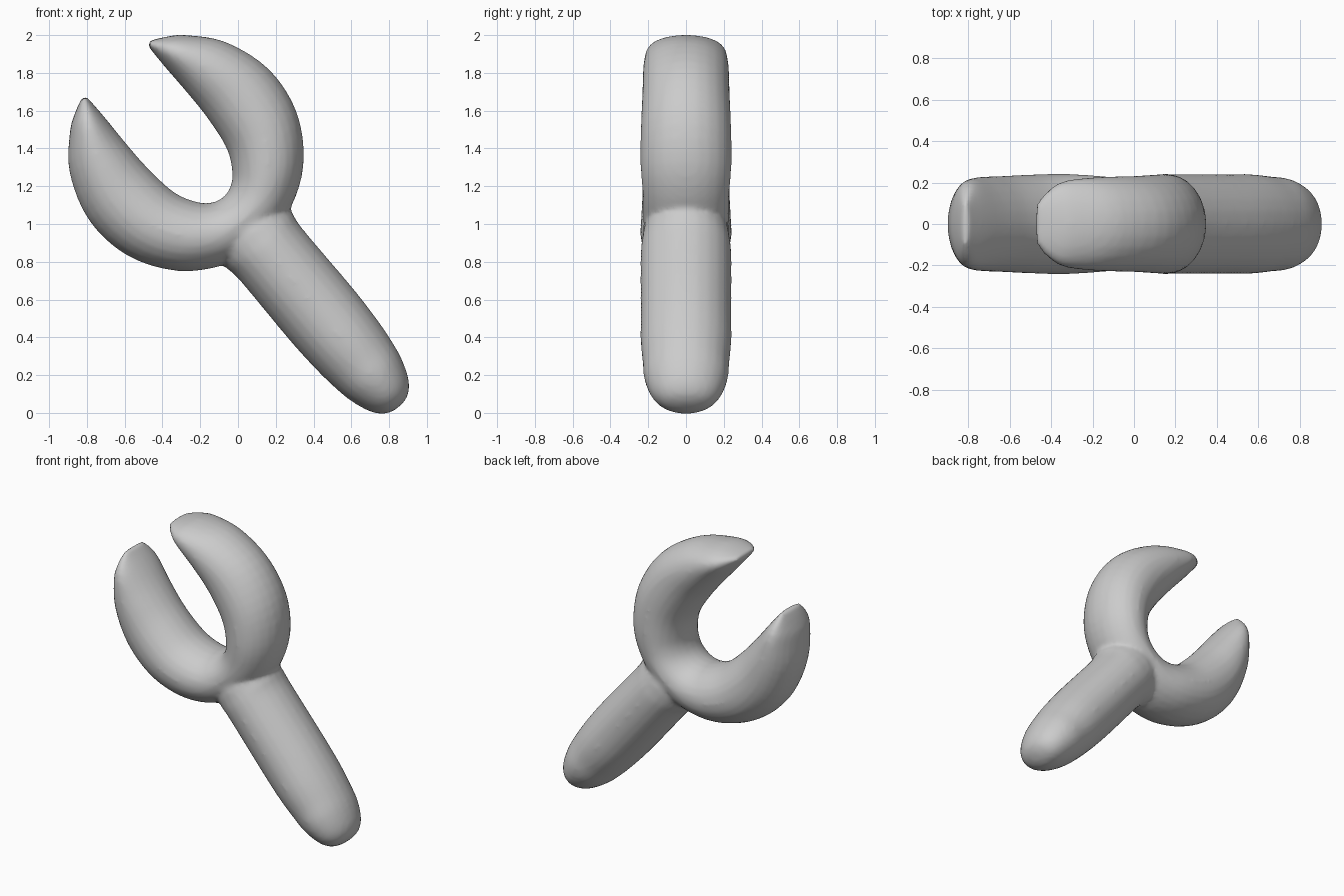
import bpy, bmesh, math
from mathutils import Vector

if "Cube" in bpy.data.objects:
    bpy.data.objects.remove(bpy.data.objects["Cube"])

# Tool axis: u runs from the head centre down the handle, v across it
U = Vector((0.643, 0, -0.766))
V = Vector((0.766, 0, 0.643))
CENTRE = Vector((-0.275, 0, 1.375))
R, SIDES, STEPS = 0.625, 24, 4


def smooth_rows(rows):
    """Catmull-Rom resampling of the section table."""
    out = []
    for i in range(len(rows) - 1):
        p0, p1, p2 = rows[max(i - 1, 0)], rows[i], rows[i + 1]
        p3 = rows[min(i + 2, len(rows) - 1)]
        for k in range(STEPS):
            t = k / STEPS
            out.append(tuple(0.5 * (2 * b + (c - a) * t + (2*a - 5*b + 4*c - d) * t**2
                                    + (3*b - a - 3*c + d) * t**3)
                             for a, b, c, d in zip(p0, p1, p2, p3)))
    return out + [rows[-1]]


def loft(name, rows):
    """Oval sections: (u1, v1) and (u2, v2) are opposite edges, t the half depth."""
    bm = bmesh.new()
    rings = []
    for u1, v1, u2, v2, t in smooth_rows(rows):
        a = CENTRE + U * u1 + V * v1
        b = CENTRE + U * u2 + V * v2
        mid, half = (a + b) / 2, (a - b) / 2
        ring = []
        for s in range(SIDES):
            w = math.tau * s / SIDES
            ring.append(bm.verts.new(mid + half * math.cos(w) + Vector((0, t * math.sin(w), 0))))
        rings.append(ring)
    for r, q in zip(rings, rings[1:]):
        for s in range(SIDES):
            n = (s + 1) % SIDES
            bm.faces.new((r[s], r[n], q[n], q[s]))
    bm.faces.new(rings[0])
    bm.faces.new(rings[-1])
    bmesh.ops.recalc_face_normals(bm, faces=bm.faces)
    me = bpy.data.meshes.new(name)
    bm.to_mesh(me)
    bm.free()
    ob = bpy.data.objects.new(name, me)
    bpy.context.collection.objects.link(ob)
    return ob


# Open jaw: outer arc angle, inner slot edge (u, v), half depth
jaw = [(0, 0.305, 0, 0.225), (22, 0.29, 0.06, 0.228), (45, 0.238, 0.12, 0.24),
       (70, 0.119, 0.181, 0.24), (95, -0.07, 0.206, 0.232), (120, -0.24, 0.21, 0.227),
       (140, -0.41, 0.208, 0.21), (150, -0.50, 0.209, 0.165), (158, -0.567, 0.211, 0.10)]
half_head = [(R * math.cos(math.radians(p)), R * math.sin(math.radians(p)), u, v, t)
             for p, u, v, t in jaw]
mirrored = [(a, -b, c, -d, t) for a, b, c, d, t in half_head[:0:-1]]
wrench = loft("wrench", mirrored + half_head)

# Handle: position along the axis, half width, half depth
grip = [(0.44, 0.13, 0.18), (0.52, 0.215, 0.22), (0.60, 0.228, 0.232), (0.70, 0.215, 0.24),
        (1.10, 0.217, 0.24), (1.30, 0.21, 0.24), (1.44, 0.197, 0.23), (1.56, 0.176, 0.22),
        (1.67, 0.135, 0.18), (1.73, 0.085, 0.12), (1.752, 0.03, 0.04)]
handle = loft("handle", [(u, w, u, -w, t) for u, w, t in grip])

# Fuse head and handle into one soft body
bpy.ops.object.select_all(action='DESELECT')
handle.select_set(True)
wrench.select_set(True)
bpy.context.view_layer.objects.active = wrench
bpy.ops.object.join()
remesh = wrench.modifiers.new("fuse", 'REMESH')
remesh.mode = 'VOXEL'
remesh.voxel_size = 0.016
remesh.use_smooth_shade = True
soften = wrench.modifiers.new("soften", 'SMOOTH')
soften.factor = 0.5
soften.iterations = 6
